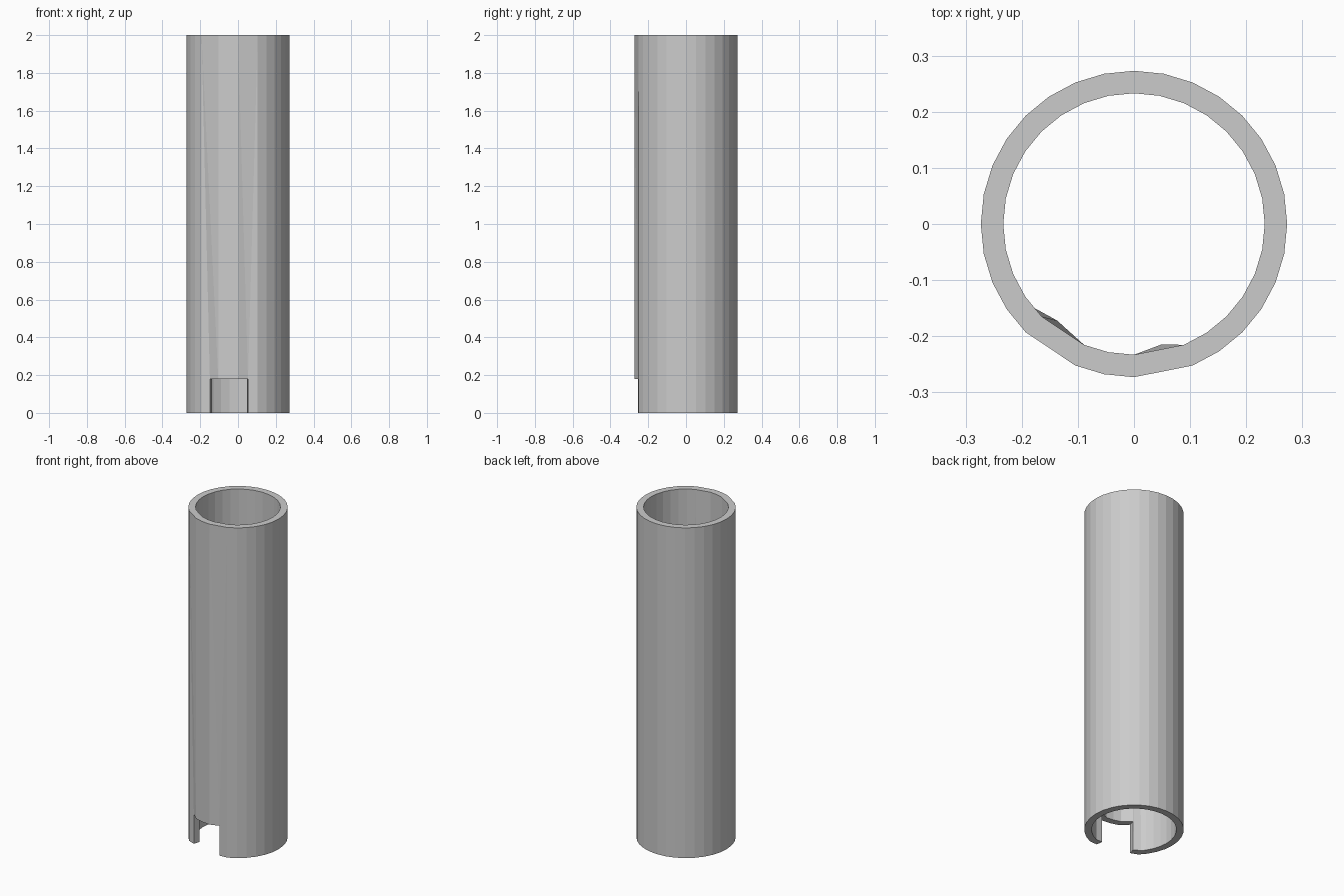
import bpy, bmesh, math

cube = bpy.data.objects.get("Cube")
if cube:
    bpy.data.objects.remove(cube)

SIDES, HEIGHT, NOTCH = 32, 2.0, 0.18
LEFT, RIGHT = 21, 25  # columns where the notch is cut


def skin_points(radius, corners):
    """Points of one wall surface, keyed by level and column."""
    pts = {}
    for k in range(SIDES):
        a = math.tau * k / SIDES
        x, y = radius * math.cos(a), radius * math.sin(a)
        if k in corners:
            x, y = corners[k]
        for level, z in (("top", HEIGHT), ("mid", NOTCH), ("low", 0)):
            if level == "top" and k in corners:
                px, py = radius * math.cos(a), radius * math.sin(a)
            else:
                px, py = x, y
            pts[level, k] = (px, py, z)
    return pts


# Outer and inner walls, with the bent lips beside the notch
outer = skin_points(0.273, {LEFT: (-0.149, -0.21), RIGHT: (0.053, -0.255)})
inner = skin_points(0.233, {20: (-0.177, -0.15), LEFT: (-0.137, -0.172),
                            RIGHT: (0.048, -0.215)})

# Face layout shared by both walls
layout = []
for k in range(RIGHT + 1, SIDES + LEFT - 1):
    a, b = k % SIDES, (k + 1) % SIDES
    layout.append([("low", a), ("low", b), ("top", b), ("top", a)])
for a in (LEFT + 1, LEFT + 2):
    layout.append([("mid", a), ("mid", a + 1), ("top", a + 1), ("top", a)])
p, n = LEFT - 1, LEFT + 1
layout += [[("low", p), ("low", LEFT), ("top", p)],
           [("low", LEFT), ("mid", LEFT), ("top", p)],
           [("mid", LEFT), ("mid", n), ("top", p)],
           [("mid", n), ("top", n), ("top", p)]]
p, n = RIGHT - 1, RIGHT + 1
layout += [[("mid", p), ("mid", RIGHT), ("top", p)],
           [("mid", RIGHT), ("top", n), ("top", p)],
           [("mid", RIGHT), ("low", n), ("top", n)],
           [("mid", RIGHT), ("low", RIGHT), ("low", n)]]

bm = bmesh.new()
used = {key for face in layout for key in face}
out_v = {key: bm.verts.new(outer[key]) for key in used}
in_v = {key: bm.verts.new(inner[key]) for key in used}
edges = {(f[i - 1], f[i]) for f in layout for i in range(len(f))}
for f in layout:
    bm.faces.new([out_v[key] for key in f])
    bm.faces.new([in_v[key] for key in reversed(f)])
# Rims, notch ceiling and notch sides join the open edges
for a, b in edges:
    if (b, a) not in edges:
        bm.faces.new([out_v[b], out_v[a], in_v[a], in_v[b]])
bmesh.ops.recalc_face_normals(bm, faces=bm.faces)

mesh = bpy.data.meshes.new("notched_tube")
bm.to_mesh(mesh)
bm.free()
tube = bpy.data.objects.new("notched_tube", mesh)
bpy.context.collection.objects.link(tube)

grey = bpy.data.materials.new("light grey")
grey.use_nodes = True
colour = (0.6, 0.6, 0.6, 1)
grey.diffuse_color = colour
grey.node_tree.nodes["Principled BSDF"].inputs["Base Color"].default_value = colour
mesh.materials.append(grey)
